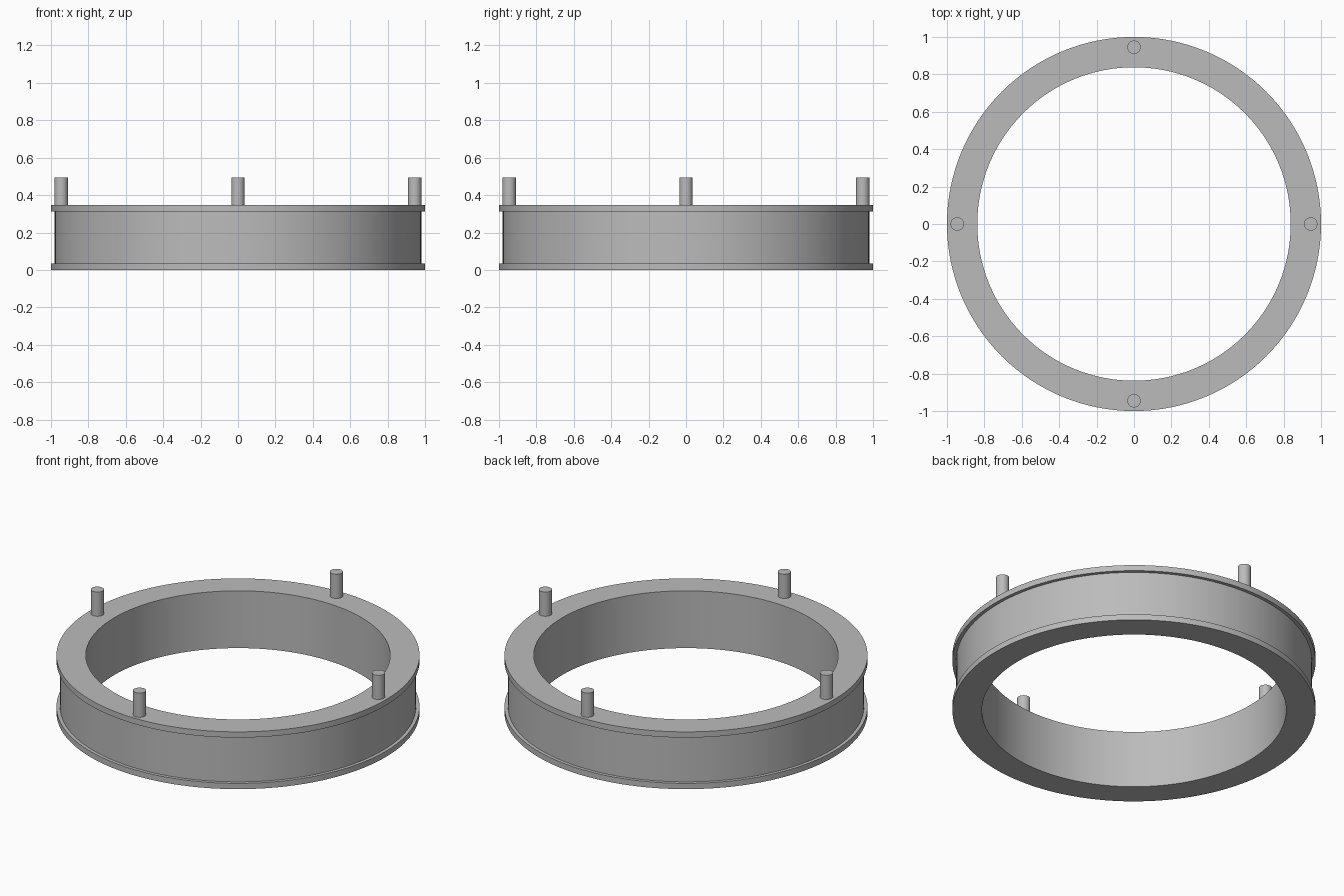
import bpy
import math

cube = bpy.data.objects.get("Cube")
if cube:
    bpy.data.objects.remove(cube, do_unlink=True)

grey = bpy.data.materials.new("plain_grey")
grey.use_nodes = True
colour = (0.5, 0.5, 0.5, 1)
grey.diffuse_color = colour
grey.node_tree.nodes["Principled BSDF"].inputs["Base Color"].default_value = colour

SEGMENTS = 128
INNER, WEB, OUTER = 0.838, 0.98, 1.0
HEIGHT, FLANGE = 0.348, 0.035
PIN_RADIUS, PIN_CIRCLE, PIN_TOP = 0.036, 0.945, 0.495


def finish(obj):
    obj.data.materials.append(grey)
    bpy.ops.object.select_all(action="DESELECT")
    obj.select_set(True)
    bpy.context.view_layer.objects.active = obj
    bpy.ops.object.shade_smooth_by_angle(angle=math.radians(30))


def lathe(name, profile):
    """Revolve a closed (radius, height) profile around z."""
    n = len(profile)
    verts, faces = [], []
    for i in range(SEGMENTS):
        a = math.tau * i / SEGMENTS
        verts += [(r * math.cos(a), r * math.sin(a), z) for r, z in profile]
        k = (i + 1) % SEGMENTS
        for j in range(n):
            m = (j + 1) % n
            faces.append((i * n + j, k * n + j, k * n + m, i * n + m))
    mesh = bpy.data.meshes.new(name)
    mesh.from_pydata(verts, [], faces)
    obj = bpy.data.objects.new(name, mesh)
    bpy.context.collection.objects.link(obj)
    finish(obj)


# Ring body: a wide band with a thin flange at the top and bottom
lathe("flanged_ring", [
    (INNER, 0), (OUTER, 0), (OUTER, FLANGE), (WEB, FLANGE),
    (WEB, HEIGHT - FLANGE), (OUTER, HEIGHT - FLANGE),
    (OUTER, HEIGHT), (INNER, HEIGHT),
])

# Four upright pins on the top face
for i, side in enumerate(("left", "back", "right", "front")):
    a = math.tau * i / 4
    bottom = HEIGHT - 0.01
    bpy.ops.mesh.primitive_cylinder_add(
        vertices=32, radius=PIN_RADIUS, depth=PIN_TOP - bottom,
        location=(PIN_CIRCLE * math.cos(a), PIN_CIRCLE * math.sin(a),
                  (PIN_TOP + bottom) / 2))
    pin = bpy.context.object
    pin.name = side + "_pin"
    finish(pin)
